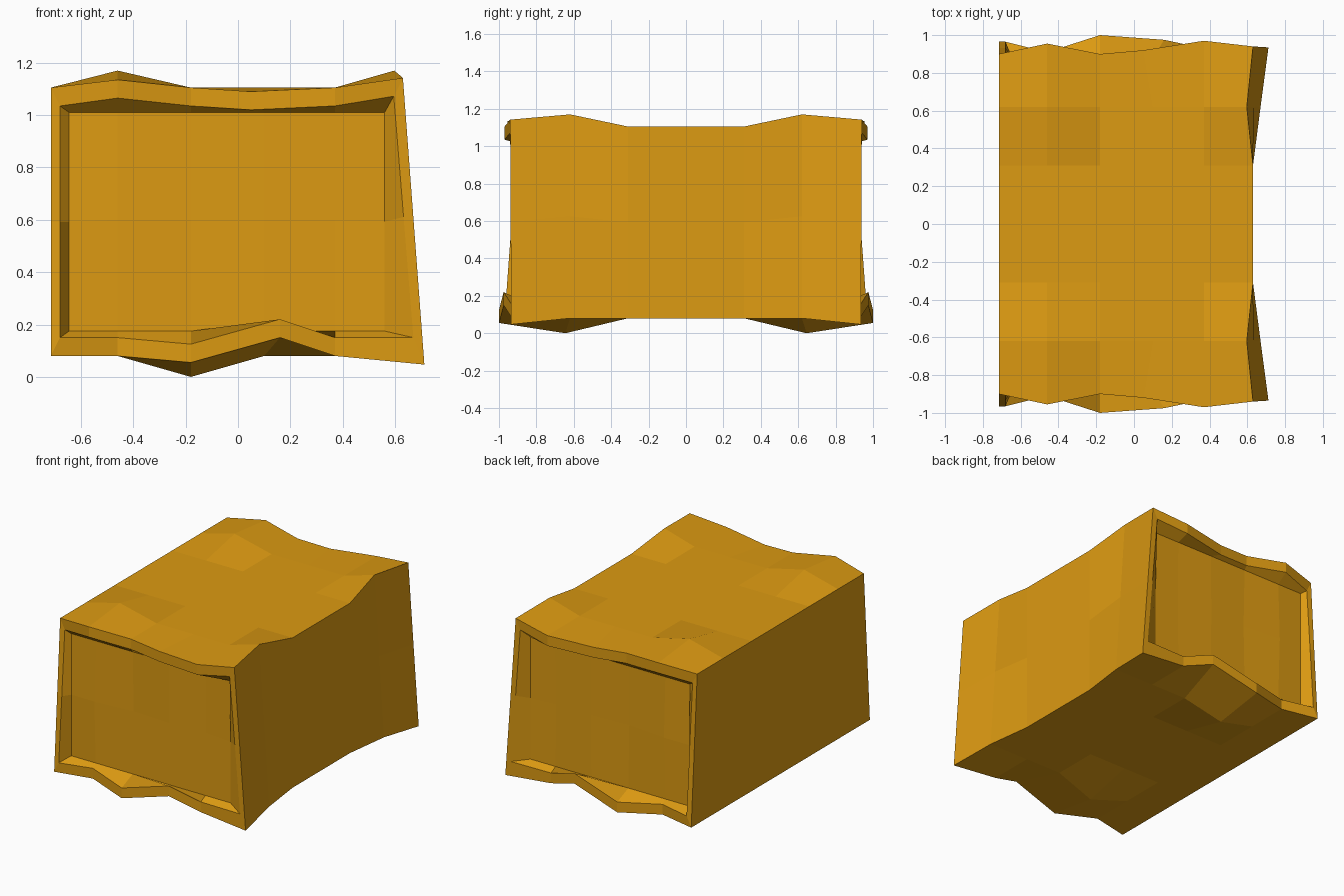
import bpy, bmesh

if "Cube" in bpy.data.objects:
    bpy.data.objects.remove(bpy.data.objects["Cube"])

gold = bpy.data.materials.new("golden yellow")
gold.diffuse_color = (0.72, 0.325, 0.006, 1)
gold.use_nodes = True
gold.node_tree.nodes["Principled BSDF"].inputs["Base Color"].default_value = gold.diffuse_color

COLS = [-0.715, -0.46, -0.18, 0.10, 0.37, 0.63]
bm = bmesh.new()


def ring(top, bottom):
    """14-point loop: top left-to-right, right middle, bottom right-to-left, left middle."""
    def mid(a, b):
        return tuple((p + q) / 2 for p, q in zip(a, b))
    pts = top + [mid(top[-1], bottom[-1])] + bottom[::-1] + [mid(top[0], bottom[0])]
    return [bm.verts.new(p) for p in pts]


def straight(y, xs=COLS, top=1.105, bottom=0.08):
    return [(x, y, top) for x in xs], [(x, y, bottom) for x in xs]


# regular middle section
rings = [ring(*straight(0)), ring(*straight(-0.31))]

# dented section near the end
top, bot = straight(-0.62)
top[1] = (-0.46, -0.62, 1.17)
top[5] = (0.597, -0.62, 1.17)
bot[2] = (-0.18, -0.645, 0.0)
bot[5] = (0.67, -0.62, 0.08)
rings.append(ring(top, bot))

# warped end rim, outer edge
top = [(-0.715, -0.90, 1.105), (-0.46, -0.955, 1.135), (-0.18, -0.90, 1.105),
       (0.05, -0.92, 1.09), (0.37, -0.97, 1.105), (0.63, -0.94, 1.142)]
bot = [(-0.715, -0.965, 0.08), (-0.46, -0.91, 0.08), (-0.18, -1.0, 0.055),
       (0.16, -0.975, 0.15), (0.37, -0.93, 0.08), (0.712, -0.935, 0.047)]
rings.append(ring(top, bot))

# inner edge of the rim
def inset(pts, dz):
    out = [(x, y, z + dz) for x, y, z in pts]
    out[0] = (out[0][0] + 0.035,) + out[0][1:]
    out[5] = (out[5][0] - 0.035,) + out[5][1:]
    return out


bot_in = inset(bot, 0.07)
bot_in[5] = (0.67, -0.935, 0.15)
rings.append(ring(inset(top, -0.07), bot_in))

# border of the recessed end panel
rings.append(ring(*straight(-0.88, [-0.645] + COLS[1:5] + [0.56], 1.01, 0.175)))

for a, b in zip(rings, rings[1:]):
    for i in range(14):
        j = (i + 1) % 14
        bm.faces.new((a[i], a[j], b[j], b[i]))

# recessed end panel, slightly uneven
p = rings[-1]
middle = [p[13]] + [bm.verts.new((x, y, 0.6)) for x, y in
                    zip(COLS[1:5], (-0.895, -0.87, -0.885, -0.875))] + [p[6]]
lower = p[7:13][::-1]
for upper_row, lower_row in ((p[:6], middle), (middle, lower)):
    for i in range(5):
        bm.faces.new((upper_row[i], upper_row[i + 1], lower_row[i + 1], lower_row[i]))

# mirror to make the back half
geom = bmesh.ops.duplicate(bm, geom=bm.verts[:] + bm.edges[:] + bm.faces[:])["geom"]
for v in geom:
    if isinstance(v, bmesh.types.BMVert):
        v.co.y = -v.co.y
bmesh.ops.remove_doubles(bm, verts=bm.verts[:], dist=0.0005)
bmesh.ops.recalc_face_normals(bm, faces=bm.faces[:])

mesh = bpy.data.meshes.new("dented_block")
bm.to_mesh(mesh)
bm.free()
mesh.materials.append(gold)
block = bpy.data.objects.new("dented_block", mesh)
bpy.context.collection.objects.link(block)
